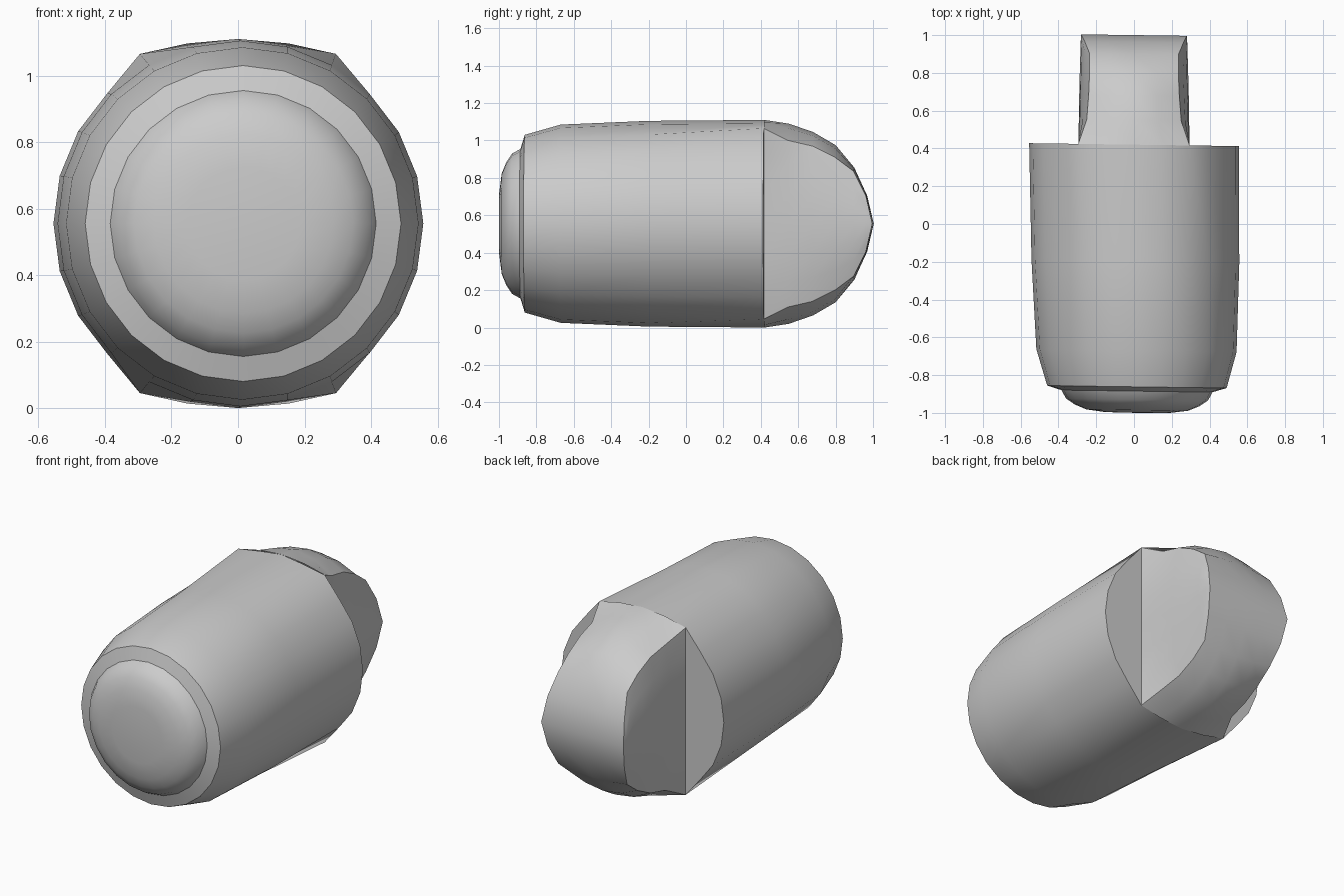
import bpy, bmesh
from math import sin, cos, radians

cube = bpy.data.objects.get("Cube")
if cube:
    bpy.data.objects.remove(cube, do_unlink=True)

SIDES = 24
MID_Z = 0.555
ARC = range(60, 121, 15)          # angles of the vertices carried on into the tail

grey = bpy.data.materials.new("plain_grey")
grey.use_nodes = True
grey.diffuse_color = (0.6, 0.6, 0.6, 1)
grey.node_tree.nodes["Principled BSDF"].inputs["Base Color"].default_value = (0.6, 0.6, 0.6, 1)

bm = bmesh.new()


def ring(points):
    return [bm.verts.new(p) for p in points]


def bridge(a, b):
    n = len(a)
    for i in range(n):
        j = (i + 1) % n
        bm.faces.new((a[i], a[j], b[j], b[i]))


# Round body: front cap, step, shoulder and barrel as (y, radius)
profile = [(-0.998, 0.17), (-0.985, 0.27), (-0.96, 0.33), (-0.93, 0.375), (-0.885, 0.40),
           (-0.862, 0.475), (-0.67, 0.53), (-0.2, 0.55), (0.42, 0.555)]
rings = []
for y, r in profile:
    points = []
    for k in range(SIDES):
        a = k * 360 / SIDES
        # The four tail corners stand slightly proud of the barrel
        proud = 0.034 if y > 0.4 and a in (60, 120, 240, 300) else 0
        points.append(((r + proud) * cos(radians(a)), y, (r + proud) * sin(radians(a))))
    rings.append(ring(points))
for a, b in zip(rings, rings[1:]):
    bridge(a, b)
tip = bm.verts.new((0, -1, 0))
for i in range(SIDES):
    bm.faces.new((tip, rings[0][(i + 1) % SIDES], rings[0][i]))

# Flat shoulders left and right of the tail
back = rings[-1]
bm.faces.new([back[k % SIDES] for k in range(20, 29)])
bm.faces.new(back[8:17])

# Flat-sided tail as (y, crown height, edge height, edge half width, middle half width)
stations = [(0.42, 0.553, 0.51, 0.295, 0.295), (0.55, 0.535, 0.445, 0.25, 0.292),
            (0.68, 0.49, 0.415, 0.24, 0.29), (0.8, 0.42, 0.355, 0.235, 0.287),
            (0.9, 0.30, 0.28, 0.235, 0.284), (0.965, 0.155, 0.15, 0.262, 0.282),
            (1.0, 0, 0, 0.28, 0.28)]
sections = []
for y, crown, edge, width, middle in stations:
    half = []
    for a in ARC:
        u = cos(radians(a)) / cos(radians(60))
        half.append((width * u, y, crown - (crown - edge) * u * u))
    left_side = []
    for t in (0.7, 0.35, 0, -0.35, -0.7):
        left_side.append((-middle + (middle - width) * t * t, y, edge * t))
    half += left_side
    sections.append(ring(half + [(-x, yy, -z) for x, yy, z in half]))
for a, b in zip(sections, sections[1:]):
    bridge(a, b)

# Weld the tail to the barrel and close the rear edge
bmesh.ops.remove_doubles(bm, verts=bm.verts, dist=0.004)
bmesh.ops.dissolve_degenerate(bm, edges=bm.edges, dist=0.0005)
bmesh.ops.recalc_face_normals(bm, faces=bm.faces)

# Slight skew of the whole form, then lift onto the ground
for v in bm.verts:
    x, y, z = v.co
    v.co = (x + 0.005 - 0.012 * min(y, 0.42), y - 0.014 * x, z + MID_Z)

mesh = bpy.data.meshes.new("capsule_body")
bm.to_mesh(mesh)
bm.free()
mesh.materials.append(grey)
body = bpy.data.objects.new("capsule_body", mesh)
bpy.context.collection.objects.link(body)
bpy.context.view_layer.objects.active = body
body.select_set(True)
bpy.ops.object.shade_smooth_by_angle(angle=radians(32))
